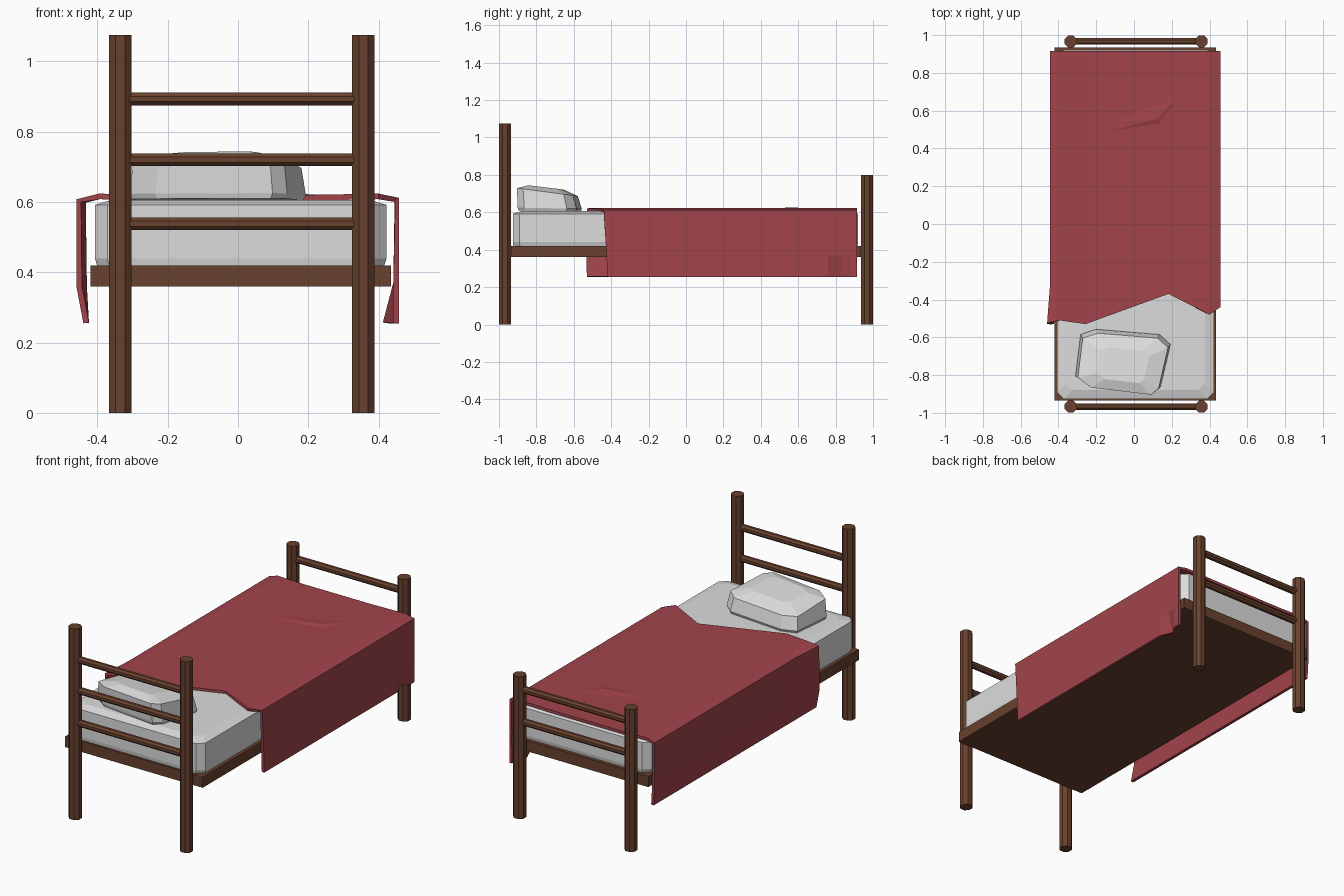
import bpy, bmesh, math
from mathutils import Matrix, Vector

if "Cube" in bpy.data.objects:
    bpy.data.objects.remove(bpy.data.objects["Cube"])

def material(name, rgb):
    m = bpy.data.materials.new(name)
    m.diffuse_color = (*rgb, 1)
    m.use_nodes = True
    m.node_tree.nodes["Principled BSDF"].inputs["Base Color"].default_value = m.diffuse_color
    return m

WOOD = material("brown wood", (0.14, 0.053, 0.027))
WHITE = material("white linen", (0.72, 0.72, 0.72))
RED = material("red wool", (0.36, 0.058, 0.07))

def finish(name, bm, mat):
    bmesh.ops.recalc_face_normals(bm, faces=bm.faces)
    me = bpy.data.meshes.new(name)
    bm.to_mesh(me)
    bm.free()
    me.materials.append(mat)
    ob = bpy.data.objects.new(name, me)
    bpy.context.collection.objects.link(ob)
    return ob

def bar(name, a, b, half_width):
    """Octagonal bar between two points, flat sides outward."""
    a, b = Vector(a), Vector(b)
    r = half_width / math.cos(math.pi / 8)
    rot = (b - a).to_track_quat('Z', 'Y').to_matrix().to_4x4()
    bm = bmesh.new()
    bmesh.ops.create_cone(bm, cap_ends=True, segments=8, radius1=r, radius2=r,
                          depth=(b - a).length,
                          matrix=Matrix.Translation((a + b) / 2) @ rot
                          @ Matrix.Rotation(math.pi / 8, 4, 'Z'))
    return finish(name, bm, WOOD)

def loft(name, loops, mat):
    """Closed solid through stacked loops of equal point count."""
    bm = bmesh.new()
    rings = [[bm.verts.new(p) for p in loop] for loop in loops]
    n = len(rings[0])
    for lo, hi in zip(rings, rings[1:]):
        for i in range(n):
            j = (i + 1) % n
            bm.faces.new((lo[i], lo[j], hi[j], hi[i]))
    bm.faces.new(rings[0][::-1])
    bm.faces.new(rings[-1])
    return finish(name, bm, mat)

# Posts and rails at both ends
XL, XR = -0.335, 0.357
for end, y, top, rails in (("head", -0.967, 1.075, (0.893, 0.72, 0.538)),
                           ("foot", 0.967, 0.80, (0.72, 0.538))):
    for side, x in (("left", XL), ("right", XR)):
        bar(f"{end}_post_{side}", (x, y, 0), (x, y, top), 0.032)
    for i, z in enumerate(rails):
        bar(f"{end}_rail_{i + 1}", (XL, y, z), (XR, y, z), 0.018)

# Bed base
def rect(x0, x1, y0, y1, z, c=0.0):
    if c == 0:
        return [(x0, y0, z), (x1, y0, z), (x1, y1, z), (x0, y1, z)]
    return [(x0 + c, y0, z), (x1 - c, y0, z), (x1, y0 + c, z), (x1, y1 - c, z),
            (x1 - c, y1, z), (x0 + c, y1, z), (x0, y1 - c, z), (x0, y0 + c, z)]

loft("bed_base", [rect(-0.42, 0.435, -0.935, 0.935, z) for z in (0.36, 0.42)], WOOD)

# Mattress with clipped corners and a softened top edge
loft("mattress", [rect(-0.40, 0.415, -0.922, 0.915, 0.415, 0.035),
                  rect(-0.407, 0.423, -0.926, 0.92, 0.44, 0.035),
                  rect(-0.407, 0.423, -0.926, 0.92, 0.592, 0.035),
                  rect(-0.36, 0.375, -0.88, 0.875, 0.606, 0.035)], WHITE)

# Pillow, tilted up toward the headboard
outline = [(-0.31, -0.805), (-0.235, -0.86), (0.098, -0.90), (0.14, -0.865),
           (0.193, -0.637), (0.135, -0.585), (-0.20, -0.557), (-0.283, -0.585)]
cx, cy = -0.055, -0.74

def pillow_loop(scale, z, slope, shift=0.0):
    pts = []
    for x, y in outline:
        px, py = cx + (x - cx) * scale, cy + (y - cy) * scale + shift
        pts.append((px, py, z - slope * (py - cy)))
    return pts

loft("pillow", [pillow_loop(0.97, 0.607, 0.02),
                pillow_loop(1.0, 0.622, 0.02),
                pillow_loop(0.95, 0.708, 0.13, -0.012),
                pillow_loop(0.55, 0.732, 0.12, -0.015)], WHITE)

# Blanket: columns (x, z, y of the ragged front edge) draped over the bed
columns = [(-0.440, 0.255, -0.53), (-0.446, 0.36, -0.53), (-0.446, 0.608, -0.525),
           (-0.395, 0.624, -0.51), (-0.257, 0.620, -0.53), (0.183, 0.620, -0.37),
           (0.400, 0.624, -0.48), (0.458, 0.612, -0.44), (0.458, 0.37, -0.425),
           (0.458, 0.255, -0.42)]
rows = [None, -0.34, 0.76, 0.83, 0.88, 0.915]
bm = bmesh.new()
grid = []
for c, (x, z, front) in enumerate(columns):
    line = []
    for y in rows:
        px = x
        if y is None and c in (1, 2):
            px -= 0.014                      # flared front corner
        if c == 9 and y == 0.83:
            px -= 0.03                       # crease in the hem
        line.append(bm.verts.new((px, front if y is None else y, z)))
    grid.append(line)
for a, b in zip(grid, grid[1:]):
    for j in range(len(rows) - 1):
        bm.faces.new((a[j], b[j], b[j + 1], a[j + 1]))
blanket = finish("blanket", bm, RED)
# make sure the outside faces up, then thicken inward
if sum(p.normal.z * p.area for p in blanket.data.polygons) < 0:
    blanket.data.flip_normals()
solid = blanket.modifiers.new("thickness", 'SOLIDIFY')
solid.thickness = 0.016
solid.offset = -1

# Low wrinkle on top of the blanket
bm = bmesh.new()
base = [bm.verts.new((x, y, 0.619)) for x, y in
        ((-0.18, 0.48), (0.14, 0.53), (0.25, 0.69), (-0.17, 0.53))]
peak = bm.verts.new((0.12, 0.555, 0.627))
for i in range(4):
    bm.faces.new((base[i], base[(i + 1) % 4], peak))
bm.faces.new(base[::-1])
finish("blanket_wrinkle", bm, RED)
